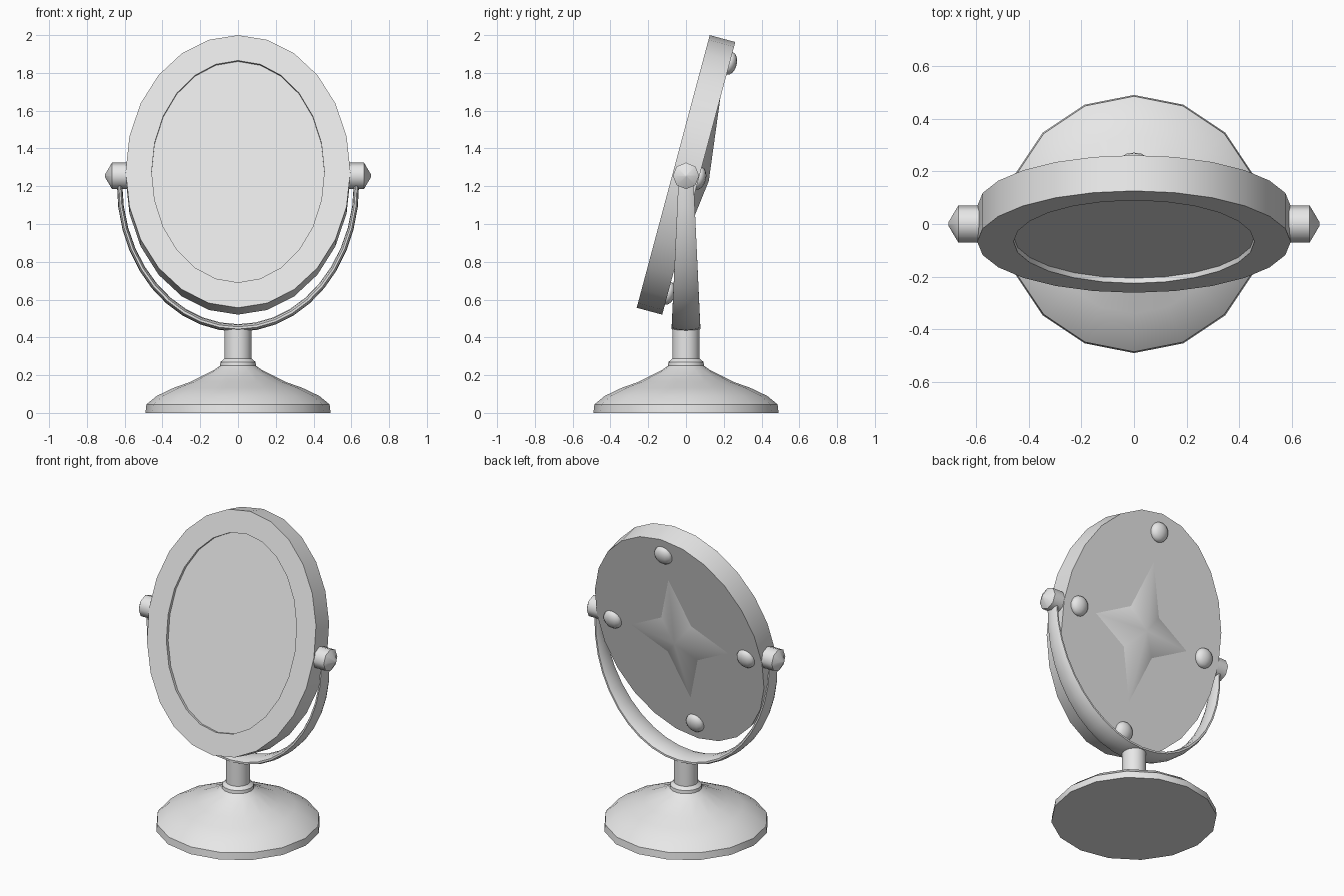
import bpy
import bmesh
from math import sin, cos, pi, radians
from mathutils import Matrix, Vector

if "Cube" in bpy.data.objects:
    bpy.data.objects.remove(bpy.data.objects["Cube"])

GREY = (0.8, 0.8, 0.8, 1)
grey = bpy.data.materials.new("plain_grey")
grey.use_nodes = True
grey.diffuse_color = GREY
grey.node_tree.nodes["Principled BSDF"].inputs["Base Color"].default_value = GREY

# Tilted mirror head placement: local +y is the back, local z runs up the mirror
HEAD = Matrix.Translation((0, 0, 1.26)) @ Matrix.Rotation(radians(-15), 4, "X")


def finish(name, bm, matrix=None, angle=40):
    bmesh.ops.recalc_face_normals(bm, faces=bm.faces)
    if matrix:
        bm.transform(matrix)
    mesh = bpy.data.meshes.new(name)
    bm.to_mesh(mesh)
    bm.free()
    mesh.materials.append(grey)
    obj = bpy.data.objects.new(name, mesh)
    bpy.context.collection.objects.link(obj)
    bpy.ops.object.select_all(action="DESELECT")
    obj.select_set(True)
    bpy.context.view_layer.objects.active = obj
    bpy.ops.object.shade_smooth_by_angle(angle=radians(angle))
    return obj


def loft(rings, caps=True):
    """Skin a row of closed rings that have equal point counts."""
    bm = bmesh.new()
    rows = [[bm.verts.new(p) for p in ring] for ring in rings]
    n = len(rows[0])
    for a, b in zip(rows, rows[1:]):
        for i in range(n):
            j = (i + 1) % n
            bm.faces.new((a[i], a[j], b[j], b[i]))
    if caps:
        bm.faces.new(rows[0])
        bm.faces.new(rows[-1])
    return bm


def ellipse(n, point):
    return [point(cos(2 * pi * i / n), sin(2 * pi * i / n)) for i in range(n)]


# Pedestal: turned foot and stem
profile = [(0.49, 0), (0.485, 0.045), (0.43, 0.09), (0.34, 0.133), (0.25, 0.165),
           (0.13, 0.225), (0.095, 0.25), (0.093, 0.27), (0.072, 0.288), (0.072, 0.45)]
finish("pedestal", loft([ellipse(16, lambda c, s: (r * c, r * s, z)) for r, z in profile]))

# Yoke: half-ellipse arm, wider and heavier toward the bottom
rings = []
steps = 20
for k in range(steps + 1):
    t = pi * k / steps
    low = sin(t)
    centre = Vector((0.627 * cos(t), 0, 1.21 - 0.76 * low))
    out = Vector((cos(t) / 0.627, 0, -low / 0.76)).normalized()
    thick, wide = 0.014 + 0.006 * low, 0.043 + 0.037 * low
    rings.append(ellipse(10, lambda c, s: centre + out * thick * c + Vector((0, wide * s, 0))))
finish("yoke", loft(rings), angle=60)

# Pivot knobs: short octagonal drums with pointed ends
for name, side in (("left_knob", 1), ("right_knob", -1)):
    drum = [(0.585, 0.07), (0.667, 0.07), (0.705, 0.006)]
    finish(name, loft([ellipse(8, lambda c, s: (side * x, r * c, 1.255 + r * s))
                       for x, r in drum]), angle=50)

# Mirror frame: oval rim with a shallow recess at the front
frame = [(0.595, 0.747, 0.07), (0.595, 0.747, -0.07),
         (0.457, 0.608, -0.07), (0.457, 0.608, -0.05)]
bm = loft([ellipse(24, lambda c, s: (a * c, y, b * s)) for a, b, y in frame], caps=False)
bmesh.ops.holes_fill(bm, edges=[e for e in bm.edges if e.is_boundary and e.verts[0].co.y > 0])
finish("mirror_frame", bm, HEAD)

# Mirror glass
bm = bmesh.new()
bm.faces.new([bm.verts.new(p) for p in ellipse(24, lambda c, s: (0.457 * c, -0.05, 0.608 * s))])
bmesh.ops.reverse_faces(bm, faces=[f for f in bm.faces if f.normal.y > 0])
glass = finish("mirror_glass", bm, HEAD)
if glass.data.polygons[0].normal.y > 0:
    glass.data.flip_normals()

# Four-pointed star raised on the back
bm = bmesh.new()
peak = bm.verts.new((0, 0.125, 0))
tips = [(0.355, 0), (0.11, 0.13), (0, 0.45), (-0.11, 0.13),
        (-0.355, 0), (-0.11, -0.13), (0, -0.45), (0.11, -0.13)]
edge = [bm.verts.new((x, 0.069, z)) for x, z in tips]
for i in range(8):
    bm.faces.new((peak, edge[i], edge[(i + 1) % 8]))
bm.faces.new(edge)
finish("back_star", bm, HEAD, angle=70)

# Flattened round studs on the back
for name, x, z in (("top_stud", 0, 0.63), ("bottom_stud", 0, -0.63),
                   ("left_stud", 0.48, 0), ("right_stud", -0.48, 0)):
    bm = bmesh.new()
    bmesh.ops.create_uvsphere(bm, u_segments=12, v_segments=8, radius=0.062)
    squash = Matrix.Translation((x, 0.07, z)) @ Matrix.Diagonal((1, 0.62, 1, 1))
    finish(name, bm, HEAD @ squash, angle=60)
